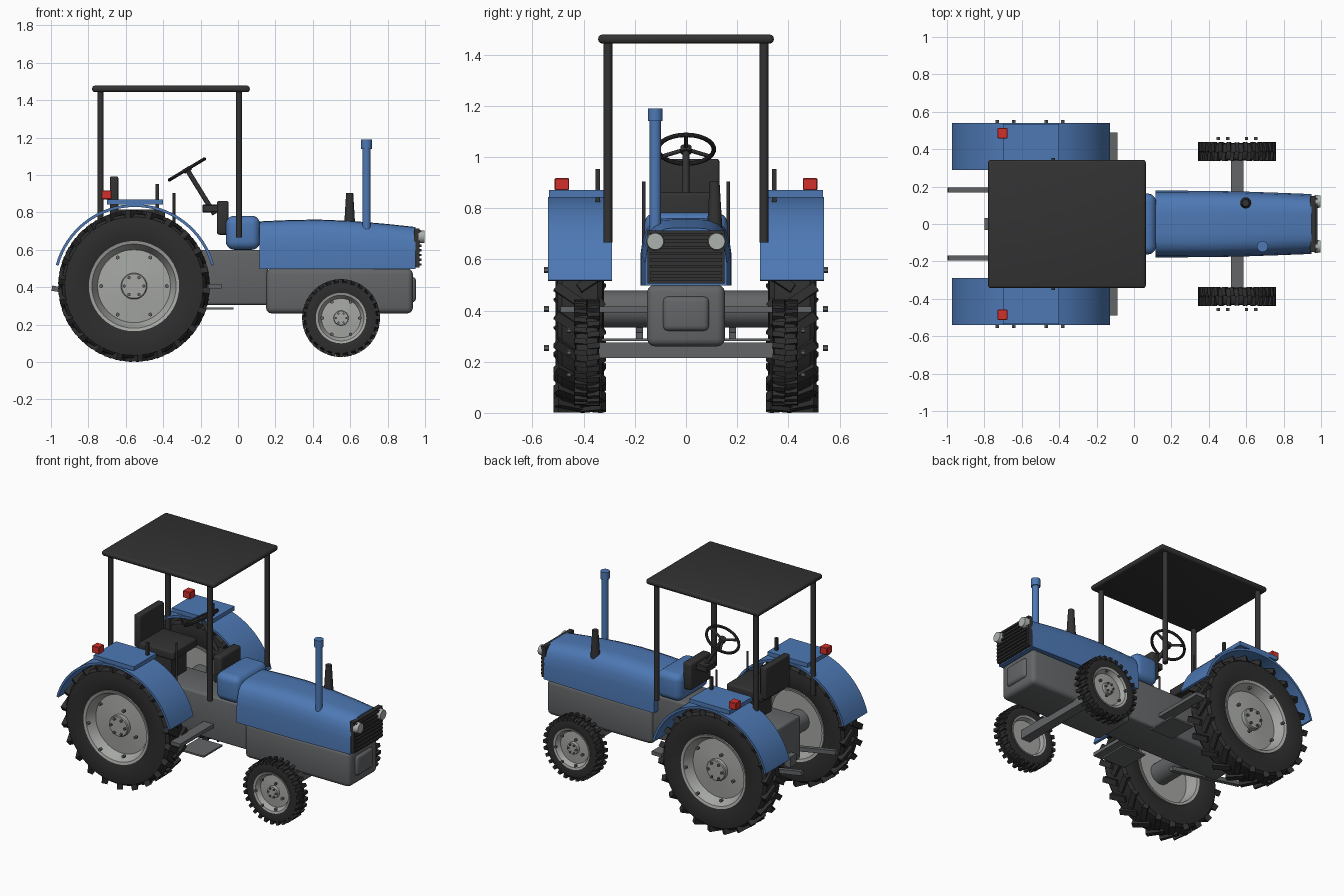
import bpy, bmesh, math
from mathutils import Matrix, Vector

if "Cube" in bpy.data.objects:
    bpy.data.objects.remove(bpy.data.objects["Cube"])

def material(name, r, g, b):
    m = bpy.data.materials.new(name)
    m.diffuse_color = (r, g, b, 1)
    m.use_nodes = True
    m.node_tree.nodes["Principled BSDF"].inputs["Base Color"].default_value = m.diffuse_color
    return m

BLUE = material("blue paint", 0.075, 0.19, 0.46)
BLACK = material("black", 0.032, 0.032, 0.032)
RUBBER = material("tyre rubber", 0.027, 0.027, 0.027)
GREY = material("dark grey metal", 0.125, 0.13, 0.135)
RIM = material("light grey rim", 0.38, 0.39, 0.37)
LAMP = material("lamp glass", 0.42, 0.45, 0.42)
RED = material("red lamp", 0.65, 0.03, 0.025)

def finish(name, bm, mat, angle=35):
    bmesh.ops.recalc_face_normals(bm, faces=bm.faces)
    me = bpy.data.meshes.new(name)
    bm.to_mesh(me)
    bm.free()
    me.materials.append(mat)
    me.shade_smooth()
    me.set_sharp_from_angle(angle=math.radians(angle))
    ob = bpy.data.objects.new(name, me)
    bpy.context.collection.objects.link(ob)
    return ob

def box(name, xs, ys, zs, mat, bevel=0.0, seg=3):
    bm = bmesh.new()
    c = Vector([(a[0] + a[1]) / 2 for a in (xs, ys, zs)])
    d = [abs(a[1] - a[0]) for a in (xs, ys, zs)]
    bmesh.ops.create_cube(bm, size=1, matrix=Matrix.Translation(c) @ Matrix.Diagonal((*d, 1)))
    if bevel:
        bmesh.ops.bevel(bm, geom=bm.edges[:], offset=bevel, segments=seg, profile=0.5, affect='EDGES')
    return finish(name, bm, mat)

def rod(name, p, q, r, mat, r2=None, seg=20, square=False):
    p, q = Vector(p), Vector(q)
    m = Matrix.Translation((p + q) / 2) @ (q - p).to_track_quat('Z', 'Y').to_matrix().to_4x4()
    bm = bmesh.new()
    if square:
        bmesh.ops.create_cube(bm, size=1, matrix=m @ Matrix.Diagonal((2 * r, 2 * r, (q - p).length, 1)))
    else:
        bmesh.ops.create_cone(bm, cap_ends=True, segments=seg, radius1=r,
                              radius2=r if r2 is None else r2, depth=(q - p).length, matrix=m)
    return finish(name, bm, mat)

def lathe(name, profile, centre, side, mat, closed=False, seg=48):
    # profile points are (radius, outward offset), spun about the axle
    bm = bmesh.new()
    vs = [bm.verts.new((0, side * y, r)) for r, y in profile]
    es = [bm.edges.new(e) for e in zip(vs, vs[1:])]
    if closed:
        es.append(bm.edges.new((vs[-1], vs[0])))
    bmesh.ops.spin(bm, geom=vs + es, cent=(0, 0, 0), axis=(0, 1, 0), angle=2 * math.pi, steps=seg)
    bmesh.ops.remove_doubles(bm, verts=bm.verts, dist=1e-5)
    bmesh.ops.translate(bm, verts=bm.verts, vec=centre)
    return finish(name, bm, mat, 30)

def loft(name, sections, mat):
    bm = bmesh.new()
    rings = [[bm.verts.new(p) for p in s] for s in sections]
    n = len(rings[0])
    for a, b in zip(rings, rings[1:]):
        for i in range(n):
            bm.faces.new((a[i], a[(i + 1) % n], b[(i + 1) % n], b[i]))
    bm.faces.new(rings[0])
    bm.faces.new(rings[-1])
    return finish(name, bm, mat)

def bolts(name, centre, side, r, y0, y1, size):
    bm = bmesh.new()
    for i in range(6):
        a = i * math.pi / 3
        c = Vector(centre) + Vector((r * math.cos(a), side * (y0 + y1) / 2, r * math.sin(a)))
        bmesh.ops.create_cone(bm, cap_ends=True, segments=6, radius1=size, radius2=size, depth=y1 - y0,
                              matrix=Matrix.Translation(c) @ Matrix.Rotation(math.pi / 2, 4, 'X'))
    finish(name, bm, GREY)

def lugs(name, centre, side, rows):
    # each row: count, radius, offset across tread, skew, size, phase
    bm = bmesh.new()
    for n, r, off, skew, size, phase in rows:
        for i in range(n):
            m = (Matrix.Translation(centre) @ Matrix.Rotation((i + phase) * 2 * math.pi / n, 4, 'Y')
                 @ Matrix.Translation((0, side * off, r)) @ Matrix.Rotation(side * skew, 4, 'Z')
                 @ Matrix.Diagonal((*size, 1)))
            bmesh.ops.create_cube(bm, size=1, matrix=m)
    finish(name, bm, RUBBER)

for s, tag in ((-1, "near"), (1, "far")):
    # rear wheel
    c = (-0.556, s * 0.415, 0.406)
    lathe(f"rear_tyre_{tag}", [(0.235, -0.08), (0.27, -0.09), (0.33, -0.094), (0.37, -0.088), (0.385, -0.07),
          (0.389, 0), (0.385, 0.07), (0.37, 0.088), (0.33, 0.094), (0.27, 0.09), (0.235, 0.08)], c, s, RUBBER, True, 64)
    lug = (0.036, 0.115, 0.036)
    lugs(f"rear_tread_{tag}", c, s, [(22, 0.386, 0.045, 0.6, lug, 0), (22, 0.386, -0.045, -0.6, lug, 0.5)])
    lathe(f"rear_rim_{tag}", [(0, 0.065), (0.065, 0.065), (0.07, 0.06), (0.07, 0.035), (0.195, 0.025), (0.225, 0.086),
          (0.244, 0.092), (0.244, -0.092), (0.225, -0.086), (0.21, 0.0), (0, 0.0)], c, s, RIM)
    bolts(f"rear_wheel_bolts_{tag}", c, s, 0.176, 0.12, 0.14, 0.011)
    bolts(f"rear_hub_bolts_{tag}", c, s, 0.052, 0.06, 0.078, 0.009)
    # front wheel
    c = (0.551, s * 0.387, 0.235)
    lathe(f"front_tyre_{tag}", [(0.13, -0.04), (0.165, -0.047), (0.188, -0.042), (0.196, -0.02), (0.197, 0),
          (0.196, 0.02), (0.188, 0.042), (0.165, 0.047), (0.13, 0.04)], c, s, RUBBER, True)
    lug = (0.021, 0.048, 0.024)
    lugs(f"front_tread_{tag}", c, s, [(28, 0.196, 0.0255, 0.1, lug, 0), (28, 0.196, -0.0255, -0.1, lug, 0.4)])
    lathe(f"front_rim_{tag}", [(0, 0.035), (0.038, 0.035), (0.04, 0.015), (0.105, 0.01), (0.122, 0.04),
          (0.135, 0.044), (0.135, -0.044), (0.122, -0.04), (0.115, -0.01), (0, -0.01)], c, s, RIM)
    bolts(f"front_wheel_bolts_{tag}", c, s, 0.1, 0.062, 0.078, 0.01)
    bolts(f"front_hub_bolts_{tag}", c, s, 0.028, 0.03, 0.045, 0.006)

    # fender: curved strip over the rear wheel, flat pad and red lamp on top
    arc = []
    for i in range(33):
        a = math.radians(15 + 150 * i / 32)
        arc.append([(-0.551 + r * math.cos(a), s * y, 0.406 + r * math.sin(a))
                    for r, y in ((0.423, 0.29), (0.438, 0.29), (0.438, 0.54), (0.423, 0.54))])
    loft(f"fender_{tag}", arc, BLUE)
    box(f"fender_pad_{tag}", (-0.70, -0.40), (s * 0.295, s * 0.535), (0.842, 0.87), BLUE)
    box(f"tail_lamp_{tag}", (-0.73, -0.677), (s * 0.457, s * 0.513), (0.87, 0.917), RED, 0.003, 1)

    # roof posts, levers, steps, rear arms, lamps
    for x, end in ((-0.735, "rear"), (0.005, "front")):
        rod(f"roof_post_{end}_{tag}", (x, s * 0.305, 0.665), (x, s * 0.305, 1.46), 0.017, BLACK)
    rod(f"fender_lever_{tag}", (-0.432, s * 0.345, 0.80), (-0.432, s * 0.345, 0.953), 0.009, BLACK, square=True)
    rod(f"side_lever_{tag}", (-0.342, s * 0.165, 0.56), (-0.342, s * 0.165, 0.905), 0.007, BLACK)
    box(f"upper_step_{tag}", (-0.16, -0.087), (s * 0.12, s * 0.49), (0.392, 0.416), GREY)
    box(f"lower_step_{tag}", (-0.2, -0.025), (s * 0.13, s * 0.33), (0.28, 0.291), GREY)
    rod(f"lift_arm_{tag}", (-0.995, s * 0.182, 0.395), (-0.45, s * 0.182, 0.30), 0.014, GREY, square=True)
    rod(f"headlamp_{tag}", (0.965, s * 0.12, 0.67), (0.998, s * 0.12, 0.67), 0.036, LAMP, 0.032, 28)

# chassis and axles
box("engine_block", (0.15, 0.935), (-0.152, 0.152), (0.26, 0.50), GREY, 0.03)
box("engine_nose", (0.9, 0.952), (-0.09, 0.09), (0.32, 0.455), GREY, 0.02)
box("transmission", (-0.76, 0.16), (-0.135, 0.135), (0.305, 0.60), GREY, 0.015)
box("rear_hitch", (-0.80, -0.74), (-0.033, 0.033), (0.32, 0.39), GREY)
rod("rear_axle", (-0.556, -0.42, 0.406), (-0.556, 0.42, 0.406), 0.072, GREY, seg=32)
box("front_axle", (0.518, 0.585), (-0.38, 0.38), (0.215, 0.275), GREY)

# hood, lofted along its length from a rounded section
def hood_section(x, w, h):
    half = [(w, 0.497), (w, h - 0.14), (w - 0.008, h - 0.085), (w - 0.022, h - 0.045),
            (w - 0.045, h - 0.018), (w - 0.08, h - 0.003), (0.05, h)]
    return [(x, y, z) for y, z in half] + [(x, -y, z) for y, z in reversed(half)]

loft("hood", [hood_section(*v) for v in ((0.115, 0.178, 0.752), (0.25, 0.178, 0.758), (0.42, 0.177, 0.762),
     (0.6, 0.173, 0.755), (0.8, 0.166, 0.738), (0.948, 0.16, 0.722))], BLUE)
box("cowl", (-0.065, 0.118), (-0.163, 0.163), (0.60, 0.782), BLUE, 0.045, 5)

# grille with slats
box("grille", (0.94, 0.97), (-0.15, 0.15), (0.505, 0.713), BLACK)
for i in range(8):
    z = 0.522 + i * 0.025
    box(f"grille_slat_{i + 1}", (0.965, 0.981), (-0.14, 0.14), (z - 0.006, z + 0.006), BLACK)

# exhaust pipe and air intake
rod("exhaust_pipe", (0.687, -0.12, 0.70), (0.687, -0.12, 1.16), 0.022, BLUE, seg=28)
rod("exhaust_cap", (0.687, -0.12, 1.14), (0.687, -0.12, 1.19), 0.029, BLUE, seg=28)
rod("air_intake", (0.597, 0.112, 0.72), (0.597, 0.112, 0.905), 0.03, BLACK, 0.019, 28)

# dashboard and steering
box("dashboard", (-0.113, -0.05), (-0.11, 0.11), (0.68, 0.862), BLACK, 0.015)
box("column_bracket", (-0.19, -0.10), (-0.05, 0.05), (0.80, 0.842), BLACK, 0.005, 1)
hub = Vector((-0.273, 0, 1.03))
rod("steering_column", (-0.125, 0, 0.79), hub, 0.013, BLACK)
tilt = Matrix.Rotation(math.radians(-31), 4, 'Y')
bm = bmesh.new()
ring = [bm.verts.new((0.109 + 0.009 * math.cos(k * math.pi / 5), 0, 0.009 * math.sin(k * math.pi / 5))) for k in range(10)]
edges = [bm.edges.new((ring[k], ring[(k + 1) % 10])) for k in range(10)]
bmesh.ops.spin(bm, geom=ring + edges, cent=(0, 0, 0), axis=(0, 0, 1), angle=2 * math.pi, steps=40)
bmesh.ops.remove_doubles(bm, verts=bm.verts, dist=1e-5)
bmesh.ops.transform(bm, matrix=Matrix.Translation(hub) @ tilt, verts=bm.verts)
finish("steering_wheel", bm, BLACK)
for i in range(3):
    a = i * 2 * math.pi / 3
    rod(f"steering_spoke_{i + 1}", hub, hub + tilt @ Vector((0.108 * math.cos(a), 0.108 * math.sin(a), 0)), 0.008, BLACK)
rod("steering_hub", hub - tilt @ Vector((0, 0, 0.015)), hub + tilt @ Vector((0, 0, 0.01)), 0.022, BLACK)

# seat
box("seat_pedestal", (-0.58, -0.44), (-0.08, 0.08), (0.59, 0.76), BLACK)
box("seat_cushion", (-0.66, -0.39), (-0.13, 0.13), (0.755, 0.815), BLACK, 0.012)
box("seat_back", (-0.685, -0.64), (-0.13, 0.13), (0.78, 0.992), BLACK, 0.008)

# roof
box("roof", (-0.78, 0.063), (-0.343, 0.343), (1.443, 1.478), BLACK, 0.015)
